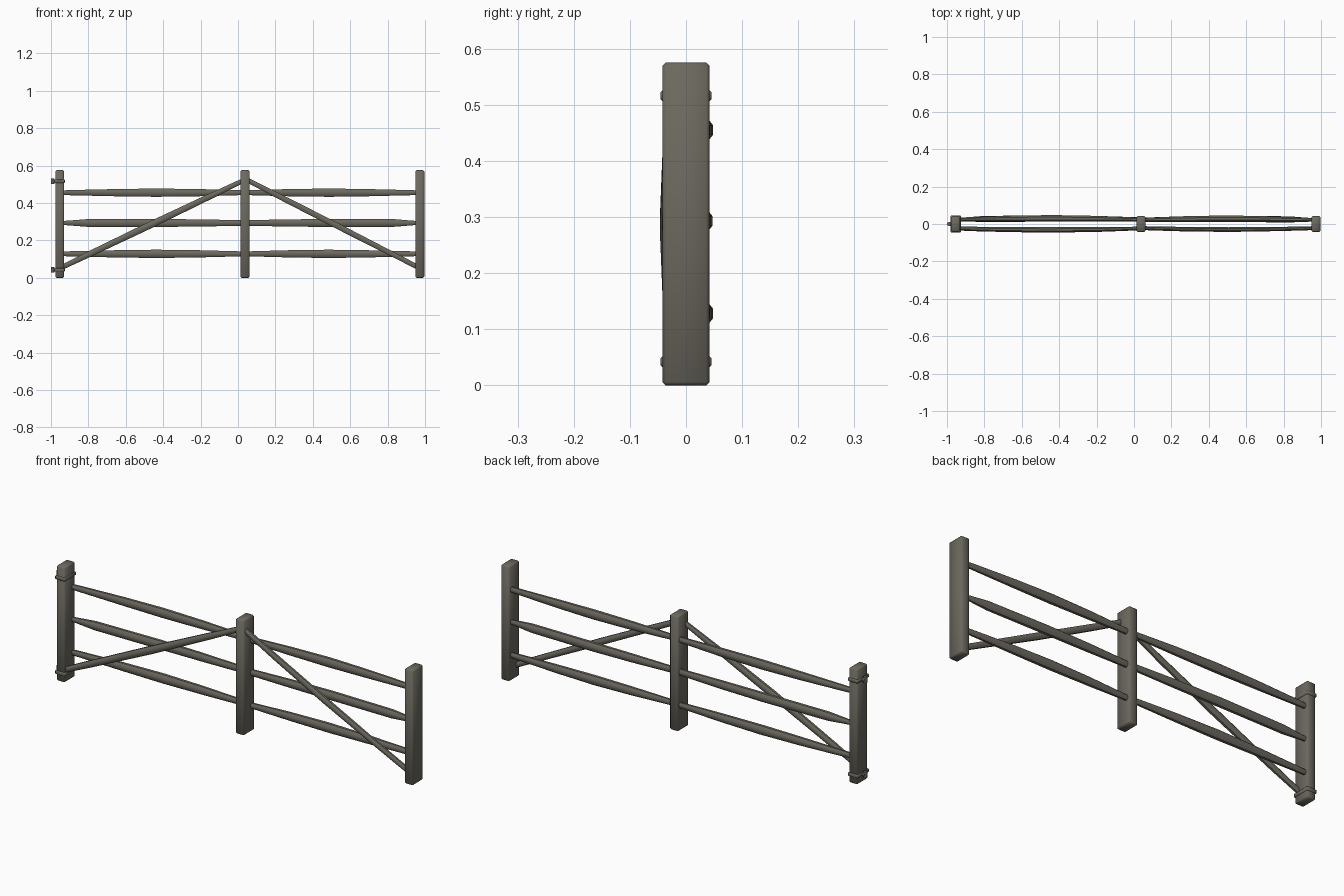
import bpy, bmesh, math
from mathutils import Vector

if "Cube" in bpy.data.objects:
    bpy.data.objects.remove(bpy.data.objects["Cube"])

wood = bpy.data.materials.new("weathered grey wood")
wood.diffuse_color = (0.15, 0.14, 0.115, 1)
wood.use_nodes = True
wood.node_tree.nodes["Principled BSDF"].inputs["Base Color"].default_value = wood.diffuse_color


def finish(name, bm, angle=35):
    bmesh.ops.recalc_face_normals(bm, faces=bm.faces)
    me = bpy.data.meshes.new(name)
    bm.to_mesh(me)
    bm.free()
    ob = bpy.data.objects.new(name, me)
    bpy.context.collection.objects.link(ob)
    me.materials.append(wood)
    bpy.ops.object.select_all(action='DESELECT')
    ob.select_set(True)
    bpy.context.view_layer.objects.active = ob
    bpy.ops.object.shade_smooth_by_angle(angle=math.radians(angle))
    return ob


def box(name, lo, hi, bevel=0.0):
    bm = bmesh.new()
    bmesh.ops.create_cube(bm, size=1)
    for v in bm.verts:
        v.co = Vector([(a + b) / 2 + c * (b - a) for a, b, c in zip(lo, hi, v.co)])
    if bevel:
        bmesh.ops.bevel(bm, geom=bm.edges[:], offset=bevel, segments=1,
                        affect='EDGES', profile=0.5)
    return finish(name, bm, 50)


def pole(name, a, b, profile, depth=0.8, bow=0.0, sides=8):
    """Hewn pole from a to b; profile lists (fraction, radius), bow moves the middle in y."""
    a, b = Vector(a), Vector(b)
    d = (b - a).normalized()
    side = Vector((0, 1, 0))
    up = d.cross(side)
    bm = bmesh.new()
    rings = []
    for t, r in profile:
        c = a.lerp(b, t) + side * bow * math.sin(math.pi * t)
        rings.append([bm.verts.new(c + up * r * math.cos(k) + side * r * depth * math.sin(k))
                      for k in [2 * math.pi * (i + 0.5) / sides for i in range(sides)]])
    for p, q in zip(rings, rings[1:]):
        for i in range(sides):
            j = (i + 1) % sides
            bm.faces.new((p[i], p[j], q[j], q[i]))
    bm.faces.new(rings[0])
    bm.faces.new(rings[-1])
    return finish(name, bm, 50)


# Three upright posts
for label, x in (("left", -0.953), ("middle", 0.038), ("right", 0.972)):
    box(label + "_post", (x - 0.024, -0.042, 0), (x + 0.024, 0.042, 0.575), 0.006)

# Horizontal rails behind, thicker in the middle of each bay
long_belly = [(0, .012), (.03, .013), (.14, .022), (.5, .023), (.75, .021), (1, .016)]
mid_belly = [(0, .013), (.05, .015), (.3, .021), (.52, .024), (.75, .021), (1, .014)]
for i, z in enumerate((0.128, 0.293, 0.455)):
    prof = long_belly if i == 1 else mid_belly
    pole("left_rail_%d" % i, (-0.945, 0.024, z), (0.03, 0.024, z), prof, bow=0.006)
    pole("right_rail_%d" % i, (0.965, 0.022, z), (0.045, 0.022, z), prof, bow=0.006)

# Diagonal braces in front
pole("left_brace", (-0.95, -0.024, 0.052), (0.03, -0.024, 0.521),
     [(0, .014), (.15, .017), (.5, .020), (.8, .017), (1, .013)], bow=-0.008)
pole("right_brace", (0.965, -0.022, 0.055), (0.045, -0.022, 0.525),
     [(0, .014), (.2, .015), (.5, .017), (.8, .016), (1, .014)], bow=-0.008)

# Hinge straps, lugs and pins on the left post
for label, z in (("lower", 0.042), ("upper", 0.516)):
    box(label + "_hinge_strap", (-0.981, -0.0455, z - 0.009), (-0.926, 0.0455, z + 0.009), 0.003)
    box(label + "_hinge_lug", (-0.992, -0.012, z - 0.007), (-0.975, 0.012, z + 0.007), 0.002)
    pole(label + "_hinge_pin", (-0.991, 0, z - 0.015), (-0.991, 0, z + 0.015),
         [(0, .0095), (1, .0095)], depth=1.0)
